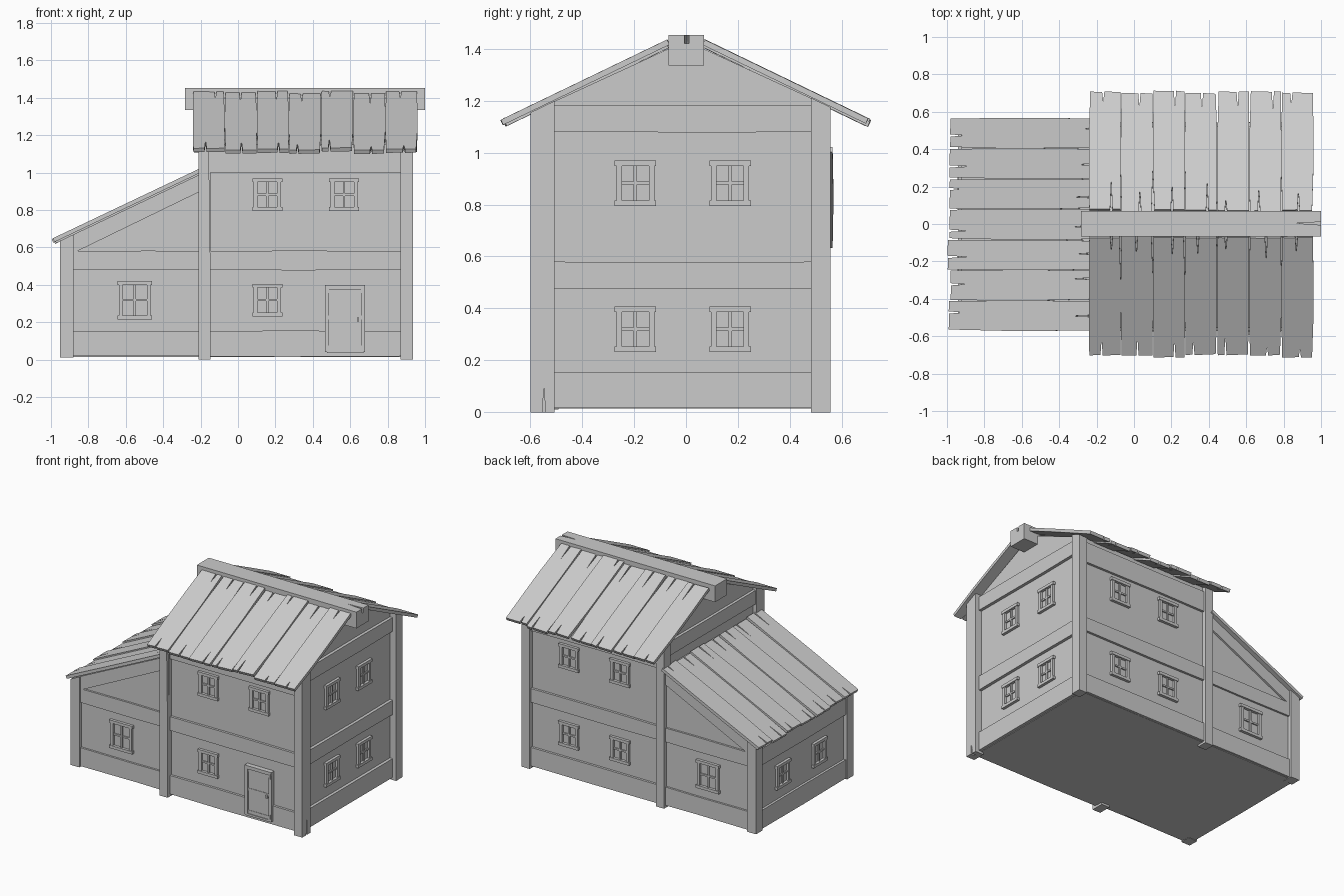
import bpy, bmesh, random
from mathutils import Vector, Matrix

if "Cube" in bpy.data.objects:
    bpy.data.objects.remove(bpy.data.objects["Cube"])

random.seed(4)


def frame(u, v, n, o=(0, 0, 0)):
    m = Matrix((Vector(u).normalized(), Vector(v).normalized(), Vector(n).normalized())).transposed().to_4x4()
    m.translation = Vector(o)
    return m


FRONT = frame((1, 0, 0), (0, 0, 1), (0, -1, 0))
BACK = frame((1, 0, 0), (0, 0, 1), (0, 1, 0))
RIGHT = frame((0, 1, 0), (0, 0, 1), (1, 0, 0))
LEFT = frame((0, 1, 0), (0, 0, 1), (-1, 0, 0))


def rect(u0, u1, v0, v1):
    return [(u0, v0), (u1, v0), (u1, v1), (u0, v1)]


def build(name, parts, m):
    """One object from extruded outlines (points, depth0, depth1) in frame m."""
    bm = bmesh.new()
    for pts, d0, d1 in parts:
        a = [bm.verts.new(m @ Vector((u, v, d0))) for u, v in pts]
        b = [bm.verts.new(m @ Vector((u, v, d1))) for u, v in pts]
        bm.faces.new(a)
        bm.faces.new(b)
        for i in range(len(pts)):
            j = (i + 1) % len(pts)
            bm.faces.new((a[i], a[j], b[j], b[i]))
    bmesh.ops.recalc_face_normals(bm, faces=bm.faces)
    me = bpy.data.meshes.new(name)
    bm.to_mesh(me)
    bm.free()
    ob = bpy.data.objects.new(name, me)
    bpy.context.collection.objects.link(ob)
    return ob


def crack(target, pts, d0, d1, m):
    """Cut a wedge-shaped split out of a timber."""
    cutter = build(target.name + "_crack_cutter", [(pts, d0, d1)], m)
    cutter.hide_render = True
    cutter.hide_set(True)
    mod = target.modifiers.new("crack", 'BOOLEAN')
    mod.object = cutter
    mod.operation = 'DIFFERENCE'
    mod.solver = 'EXACT'


def under(y):
    return 1.405 - 0.482 * (abs(y) - 0.077)


def lean(x):
    return 1.025 + 0.475 * (x + 0.2) - 0.033


# Walls
build("main_walls", [([(-0.555, 0.015), (0.525, 0.015), (0.525, under(0.525)), (0, 1.43),
                       (-0.555, under(0.555))], -0.185, 0.885)], RIGHT)
build("lean_to_walls", [([(-0.925, 0.015), (-0.18, 0.015), (-0.18, lean(-0.18)),
                          (-0.925, lean(-0.925))], -0.525, 0.54)], FRONT)

# Corner posts with tops cut to the roof slope
posts = {}
for tag, x0, x1 in (("middle", -0.212, -0.147), ("right", 0.868, 0.935)):
    for side, y0, y1 in (("front", -0.598, -0.505), ("back", 0.48, 0.555)):
        posts[tag, side] = build(f"{tag}_{side}_post", [([(y0, 0), (y1, 0), (y1, under(y1)),
                                                          (y0, under(y0))], x0, x1)], RIGHT)
for side, y0, y1 in (("front", -0.565, -0.49), ("back", 0.48, 0.555)):
    build(f"lean_to_{side}_post", [([(-0.952, 0.012), (-0.88, 0.012), (-0.88, lean(-0.88)),
                                     (-0.952, lean(-0.952))], -y1, -y0)], FRONT)
crack(posts["right", "front"], [(-0.553, -0.01), (-0.541, -0.01), (-0.546, 0.11)], 0.90, 0.95, RIGHT)
crack(posts["middle", "front"], [(-0.157, 1.2), (-0.14, 1.2), (-0.146, 0.4)], 0.58, 0.61, FRONT)


def beam(u0, u1, v0, v1):
    """Timber outline with a slightly sagging edge."""
    um = u0 + (u1 - u0) * random.uniform(0.3, 0.7)
    s = random.uniform(-0.004, 0.004)
    return [(u0, v0), (um, v0 + s), (u1, v0), (u1, v1), (um, v1 - s), (u0, v1)]


# Horizontal beams and sills
for tag, m, wall, lwall in (("front", FRONT, 0.555, 0.54), ("back", BACK, 0.525, 0.525)):
    build(f"main_{tag}_beams", [(beam(-0.16, 0.88, a, b), wall - 0.02, wall + 0.017)
                                for a, b in ((0.018, 0.152), (0.48, 0.58), (1.0, 1.15))], m)
    build(f"lean_to_{tag}_beams", [(beam(-0.89, -0.2, a, b), lwall - 0.02, lwall + 0.014)
                                   for a, b in ((0.018, 0.152), (0.48, 0.58))], m)
    build(f"lean_to_{tag}_rafter", [([(-0.89, 0.565), (-0.2, 0.9), (-0.2, lean(-0.2)),
                                      (-0.89, lean(-0.89))], lwall - 0.02, lwall + 0.014)], m)
build("right_beams", [(beam(-0.51, 0.485, a, b), 0.86, 0.907)
                      for a, b in ((0.018, 0.155), (0.475, 0.58), (1.08, 1.18))], RIGHT)
build("left_gable_beam", [(beam(-0.51, 0.485, 1.08, 1.18), 0.17, 0.205)], LEFT)
build("lean_to_left_beams", [(beam(-0.5, 0.485, a, b), 0.9, 0.942)
                             for a, b in ((0.018, 0.152), (0.48, 0.6))], LEFT)


def window(name, m, u, v, wall, w=0.155, h=0.175):
    """Four-pane window: flared head and sill, jambs, glazing bars."""
    a, b, t = w / 2, h / 2, 0.021
    k = a - 0.007
    P = lambda u0, u1, v0, v1: rect(u + u0, u + u1, v + v0, v + v1)
    build(name, [
        (P(-a, a, b - t, b), wall - 0.01, wall + 0.02),
        (P(-a, a, -b, t - b), wall - 0.01, wall + 0.02),
        (P(-k, t - k, t - b, b - t), wall - 0.01, wall + 0.016),
        (P(k - t, k, t - b, b - t), wall - 0.01, wall + 0.016),
        (P(-0.006, 0.006, t - b, b - t), wall - 0.01, wall + 0.01),
        (P(t - k, k - t, -0.006, 0.006), wall - 0.01, wall + 0.009)], m)


# Windows
for tag, m, wall, spots in (
        ("front", FRONT, 0.555, ((0.157, 0.882), (0.567, 0.882), (0.157, 0.318))),
        ("back", BACK, 0.525, ((0.157, 0.882), (0.567, 0.882), (0.157, 0.318), (0.567, 0.318))),
        ("right", RIGHT, 0.885, ((-0.195, 0.882), (0.17, 0.882), (-0.195, 0.32), (0.17, 0.32))),
        ("left", LEFT, 0.925, ((-0.2, 0.318), (0.22, 0.318)))):
    for i, (u, v) in enumerate(spots):
        window(f"{tag}_window_{i + 1}", m, u, v, wall, 0.16)
window("lean_to_front_window", FRONT, -0.552, 0.318, 0.54, 0.185, 0.205)
window("lean_to_back_window", BACK, -0.552, 0.318, 0.525, 0.185, 0.205)

# Door with frame, hinges and knob
build("door_frame", [(rect(0.465, 0.487, 0.04, 0.38), 0.54, 0.587),
                     (rect(0.658, 0.68, 0.04, 0.38), 0.54, 0.587),
                     (rect(0.465, 0.68, 0.376, 0.4), 0.54, 0.59),
                     (rect(0.475, 0.67, 0.035, 0.05), 0.54, 0.585)], FRONT)
build("door_leaf", [(rect(0.487, 0.658, 0.05, 0.376), 0.54, 0.577)], FRONT)
build("door_rails", [(rect(0.487, 0.658, a, b), 0.57, 0.58)
                     for a, b in ((0.05, 0.075), (0.215, 0.235), (0.355, 0.376))], FRONT)
build("door_hardware", [(rect(0.636, 0.648, 0.205, 0.225), 0.57, 0.594),
                        (rect(0.665, 0.673, 0.06, 0.09), 0.58, 0.592),
                        (rect(0.665, 0.673, 0.35, 0.385), 0.58, 0.592)], FRONT)


def plank(u0, u1, length):
    """Weathered roof board: tapering gaps and a split at each end."""
    r = random.uniform
    w = u1 - u0
    lo, hi = r(0, 0.018), length - r(0, 0.015)
    n0, n1 = u0 + w * r(0.25, 0.75), u0 + w * r(0.25, 0.75)
    c = [0.003, 0.003, 0.003, 0.003]
    c[random.randrange(4)] = 0.008
    return [(u0 + c[0], lo), (n0 - 0.006, lo + r(0, 0.004)), (n0, lo + r(0.05, 0.13)), (n0 + 0.006, lo),
            (u1 - c[1], lo + r(0, 0.006)), (u1 - 0.0005, lo + length * r(0.3, 0.4)),
            (u1 - 0.0005, length * r(0.6, 0.7)), (u1 - c[2], hi),
            (n1 + 0.006, hi), (n1, hi - r(0.06, 0.17)), (n1 - 0.006, hi - r(0, 0.004)),
            (u0 + c[3], hi), (u0 + 0.0005, length * r(0.6, 0.7)), (u0 + 0.0005, lo + length * r(0.3, 0.4))]


def roof(name, m, start, end, length, count=7):
    w = (end - start) / count
    parts = []
    for i in range(count):
        d = -0.009 * (i % 2) - random.uniform(0, 0.003)
        parts.append((plank(start + i * w, start + (i + 1) * w, length), d - 0.022, d))
    build(name, parts, m)


# Plank roofs and ridge beam
for tag, s in (("front", 1), ("back", -1)):
    roof(f"main_roof_{tag}", frame((1, 0, 0), (0, s * 0.645, 0.311), (0, -s * 0.311, 0.645),
                                   (0, -s * 0.718, 1.125)), -0.242, 0.96, 0.722)
roof("lean_to_roof", frame((0, 1, 0), (0.8, 0, 0.38), (-0.38, 0, 0.8), (-1.0, 0, 0.645)), -0.572, 0.567, 0.89)
ridge = build("ridge_beam", [(rect(-0.068, 0.07, 1.335, 1.453), -0.283, 1.0)], RIGHT)
crack(ridge, [(0.87, 0.004), (1.01, -0.006), (1.01, 0.012)], 1.42, 1.47,
      frame((1, 0, 0), (0, 1, 0), (0, 0, 1)))
